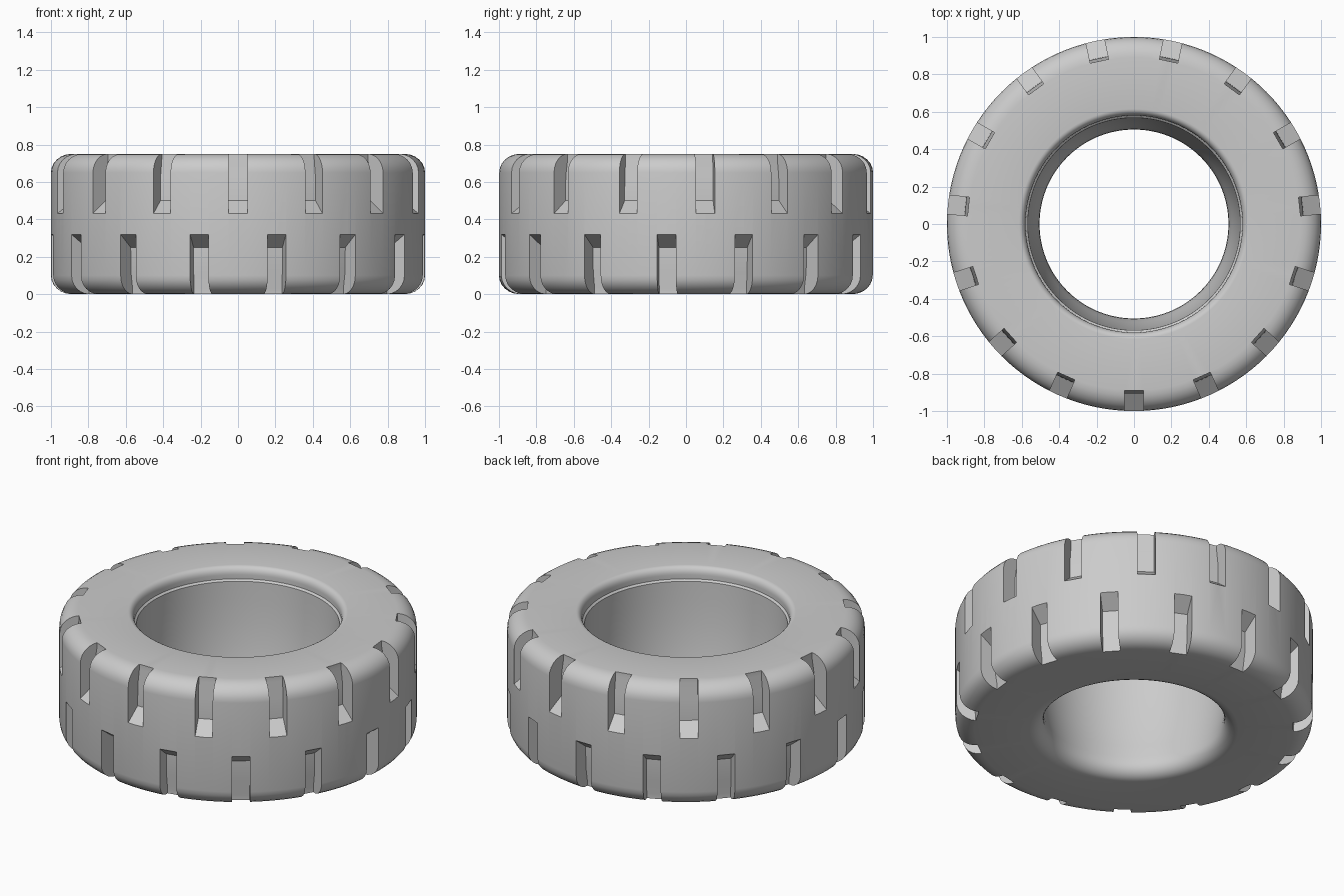
import bpy, bmesh
from math import sin, cos, pi, radians
from mathutils import Matrix, Vector

if "Cube" in bpy.data.objects:
    bpy.data.objects.remove(bpy.data.objects["Cube"], do_unlink=True)

HEIGHT, MID = 0.75, 0.375
LUGS = 15
SEGMENTS = 120

rubber = bpy.data.materials.new("grey_rubber")
rubber.use_nodes = True
colour = (0.6, 0.6, 0.6, 1)
rubber.diffuse_color = colour
rubber.node_tree.nodes["Principled BSDF"].inputs["Base Color"].default_value = colour


def make_object(name, bm):
    bmesh.ops.recalc_face_normals(bm, faces=bm.faces)
    mesh = bpy.data.meshes.new(name)
    bm.to_mesh(mesh)
    bm.free()
    mesh.materials.append(rubber)
    obj = bpy.data.objects.new(name, mesh)
    bpy.context.collection.objects.link(obj)
    return obj


def arc(r, z, rad_r, rad_z, start, end, steps=6):
    """Rounded corner in the radius/height plane."""
    angles = [radians(start + (end - start) * i / steps) for i in range(steps + 1)]
    return [(r + rad_r * cos(a), z + rad_z * sin(a)) for a in angles]


# Tyre cross-section: shoulders, rim edges and the tapering bore
profile = arc(0.89, 0.1, 0.11, 0.1, -90, 0)
profile += arc(0.89, HEIGHT - 0.1, 0.11, 0.1, 0, 90)
profile += arc(0.615, HEIGHT - 0.045, 0.035, 0.045, 90, 180)
profile += [(0.58, 0.68), (0.568, 0.67), (0.564, 0.55), (0.555, 0.42),
            (0.542, 0.3), (0.525, 0.2), (0.508, 0.12)]
profile += arc(0.585, 0.08, 0.08, 0.08, 180, 270)

bm = bmesh.new()
rings = []
for i in range(SEGMENTS):
    a = 2 * pi * i / SEGMENTS
    rings.append([bm.verts.new((r * cos(a), r * sin(a), z)) for r, z in profile])
count = len(profile)
for i, ring in enumerate(rings):
    following = rings[(i + 1) % SEGMENTS]
    for j in range(count):
        k = (j + 1) % count
        bm.faces.new((ring[j], following[j], following[k], ring[k]))
tyre = make_object("tyre", bm)

# Tread notches: ramped slots on both shoulders, staggered by half a step
notch = [(0.89, HEIGHT + 0.1), (0.89, HEIGHT - 0.03), (0.905, HEIGHT - 0.12),
         (0.907, 0.5), (1.0, 0.43), (1.1, 0.355), (1.1, HEIGHT + 0.1)]
bm = bmesh.new()
for side in (1, -1):
    for i in range(LUGS):
        step = 2 * pi / LUGS
        turn = Matrix.Rotation(-pi / 2 + step * (i + (0 if side > 0 else 0.5)), 3, 'Z')
        caps = []
        for t in (-0.05, 0.05):
            caps.append([bm.verts.new(turn @ Vector((r, t, MID + side * (z - MID))))
                         for r, z in notch])
        bm.faces.new(caps[0])
        bm.faces.new(caps[1])
        for j in range(len(notch)):
            k = (j + 1) % len(notch)
            bm.faces.new((caps[0][j], caps[0][k], caps[1][k], caps[1][j]))
cutter = make_object("notch_cutter", bm)
cutter.hide_render = True

cut = tyre.modifiers.new("tread_notches", 'BOOLEAN')
cut.operation = 'DIFFERENCE'
cut.solver = 'EXACT'
cut.object = cutter

# Apply the cut, drop the helper and smooth the rounded surfaces
bpy.ops.object.select_all(action='DESELECT')
tyre.select_set(True)
bpy.context.view_layer.objects.active = tyre
bpy.ops.object.modifier_apply(modifier=cut.name)
bpy.data.objects.remove(cutter, do_unlink=True)
bpy.ops.object.shade_smooth_by_angle(angle=radians(30))
